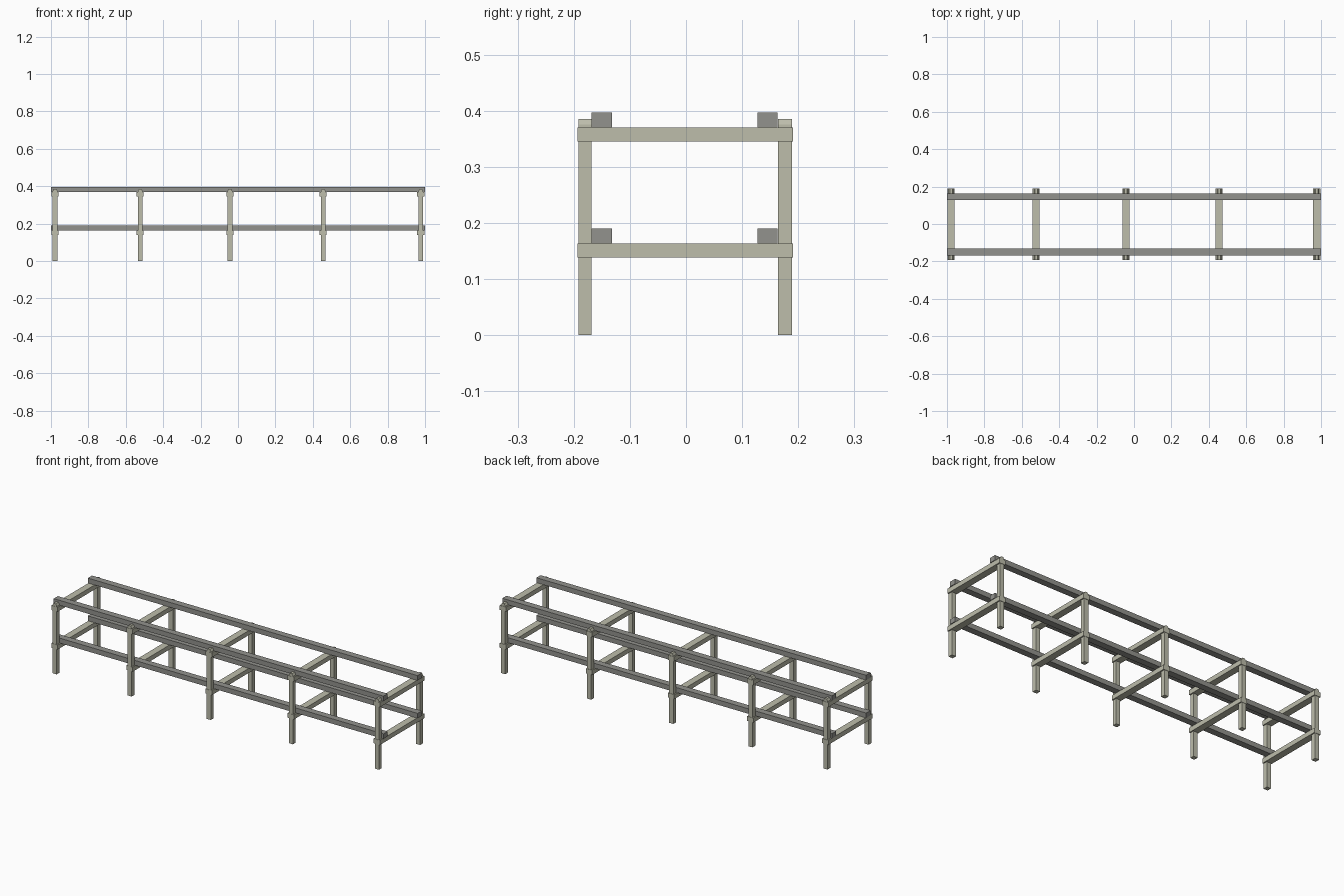
import bpy
import bmesh

if "Cube" in bpy.data.objects:
    bpy.data.objects.remove(bpy.data.objects["Cube"])


def material(name, rgb):
    m = bpy.data.materials.new(name)
    m.diffuse_color = (*rgb, 1.0)
    m.use_nodes = True
    m.node_tree.nodes["Principled BSDF"].inputs["Base Color"].default_value = m.diffuse_color
    return m


pale = material("pale weathered wood", (0.51, 0.51, 0.41))
grey = material("grey wood", (0.29, 0.29, 0.27))


def finish(name, bm, mat):
    bmesh.ops.recalc_face_normals(bm, faces=bm.faces)
    me = bpy.data.meshes.new(name)
    bm.to_mesh(me)
    bm.free()
    me.materials.append(mat)
    ob = bpy.data.objects.new(name, me)
    bpy.context.collection.objects.link(ob)
    return ob


def box(name, x, y, z, mat):
    bm = bmesh.new()
    bmesh.ops.create_cube(bm, size=1)
    for v in bm.verts:
        v.co = [r[0] if c < 0 else r[1] for r, c in zip((x, y, z), v.co)]
    return finish(name, bm, mat)


def post(name, x, y0, y1):
    # Upright with both top corners cut off
    w, cut, top = 0.0125, 0.006, 0.385
    outline = [(-w, 0), (w, 0), (w, top - 0.010), (w - cut, top),
               (-w + cut, top), (-w, top - 0.010)]
    bm = bmesh.new()
    face = bm.faces.new([bm.verts.new((x + px, y0, pz)) for px, pz in outline])
    ext = bmesh.ops.extrude_face_region(bm, geom=[face])
    for v in ext["geom"]:
        if isinstance(v, bmesh.types.BMVert):
            v.co.y = y1
    return finish(name, bm, pale)


# Post frames: two uprights and two cross beams each
for i, x in enumerate((-0.978, -0.523, -0.043, 0.455, 0.977)):
    post(f"front_post_{i}", x, -0.192, -0.168)
    post(f"back_post_{i}", x, 0.164, 0.189)
    for level, z in (("lower", 0.138), ("upper", 0.345)):
        box(f"{level}_cross_beam_{i}", (x - 0.019, x + 0.019),
            (-0.193, 0.191), (z, z + 0.025), pale)

# Long rails resting on the cross beams
for level, z in (("lower", 0.163), ("upper", 0.370)):
    for side, y in (("front", -0.168), ("back", 0.127)):
        box(f"{level}_{side}_rail", (-1.0, 1.0), (y, y + 0.036),
            (z, z + 0.027), grey)
